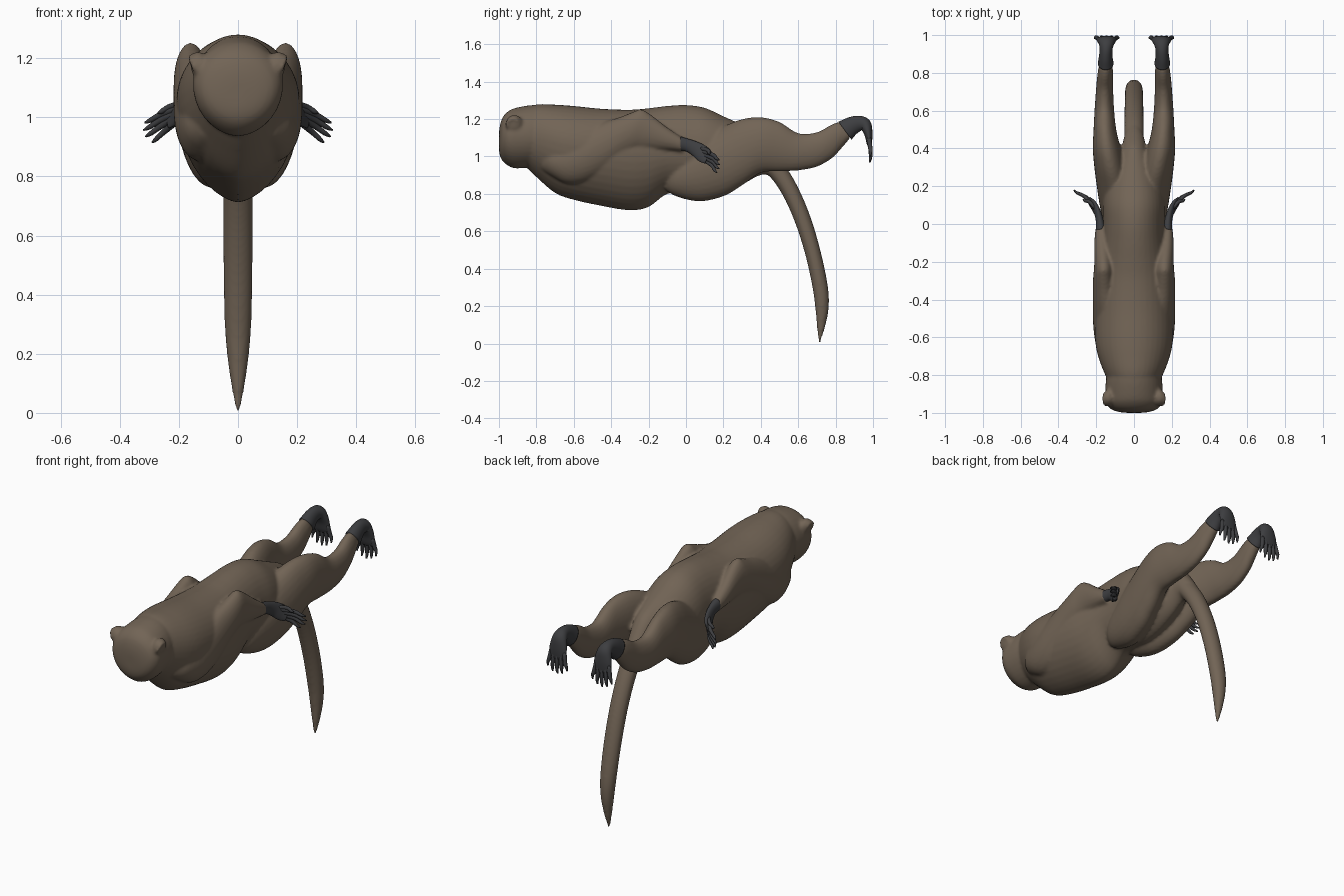
import bpy
import bmesh
from math import cos, sin, pi, copysign
from mathutils import Matrix, Vector

cube = bpy.data.objects.get("Cube")
if cube:
    bpy.data.objects.remove(cube, do_unlink=True)


def make_material(name, colour):
    material = bpy.data.materials.new(name)
    material.use_nodes = True
    material.diffuse_color = (*colour, 1)
    shader = material.node_tree.nodes["Principled BSDF"]
    shader.inputs["Base Color"].default_value = (*colour, 1)
    shader.inputs["Roughness"].default_value = 0.8
    return material


FUR = make_material("brown fur", (0.168, 0.128, 0.092))
SKIN = make_material("dark grey skin", (0.047, 0.048, 0.052))


def finish(name, bm, material, mirrored):
    """Turn a bmesh into a smooth object, optionally copied to the other side."""
    if mirrored:
        copy = bmesh.ops.duplicate(bm, geom=bm.verts[:] + bm.edges[:] + bm.faces[:])
        verts = [v for v in copy["geom"] if isinstance(v, bmesh.types.BMVert)]
        bmesh.ops.scale(bm, vec=(-1, 1, 1), verts=verts)
    bmesh.ops.recalc_face_normals(bm, faces=bm.faces)
    mesh = bpy.data.meshes.new(name)
    bm.to_mesh(mesh)
    bm.free()
    mesh.materials.append(material)
    mesh.shade_smooth()
    obj = bpy.data.objects.new(name, mesh)
    bpy.context.collection.objects.link(obj)
    return obj


def smooth_path(stations, steps):
    """Catmull-Rom interpolation of whole station tuples."""
    points = [Vector(s) for s in stations]
    points = [points[0]] + points + [points[-1]]
    result = []
    for a, b, c, d in zip(points, points[1:], points[2:], points[3:]):
        for k in range(steps):
            t = k / steps
            result.append(b + (c - a) * (t / 2)
                          + (a * 2 - b * 5 + c * 4 - d) * (t * t / 2)
                          + (b * 3 - a - c * 3 + d) * (t ** 3 / 2))
    return result + [points[-1]]


def loft(name, stations, material, mirrored=False, upright=False,
         point=1.0, sides=28, steps=5):
    """Skin rings given as (x, y, z, half width, height above, depth below)."""
    rows = smooth_path(stations, steps)
    centres = [Vector(row[:3]) for row in rows]
    bm = bmesh.new()
    rings = []
    for i, row in enumerate(rows):
        tangent = Vector((0, 1, 0))
        if not upright:
            tangent = centres[min(i + 1, len(rows) - 1)] - centres[max(i - 1, 0)]
            tangent.normalize()
        side = Vector((1, 0, 0))
        side = (side - tangent * side.dot(tangent)).normalized()
        up = side.cross(tangent)
        width, above, below = (max(v, 0.001) for v in row[3:])
        ring = []
        for k in range(sides):
            c, s = cos(2 * pi * k / sides), sin(2 * pi * k / sides)
            across = copysign(abs(c) ** (point if s < 0 else 1), c) * width
            height = s * (above if s > 0 else below)
            ring.append(bm.verts.new(centres[i] + side * across + up * height))
        rings.append(ring)
    for a, b in zip(rings, rings[1:]):
        for k in range(sides):
            n = (k + 1) % sides
            bm.faces.new((a[k], a[n], b[n], b[k]))
    bm.faces.new(rings[0])
    bm.faces.new(rings[-1])
    return finish(name, bm, material, mirrored)


def profile(stations):
    """Convert (y, half width, top, middle, bottom) to loft stations."""
    return [(0, y, mid, w, top - mid, mid - low) for y, w, top, mid, low in stations]


def limb(stations):
    """Convert (y, x, half width, top, bottom) to loft stations."""
    return [(x, y, (top + low) / 2, w, (top - low) / 2, (top - low) / 2)
            for y, x, w, top, low in stations]


def tube(points):
    """Convert (x, y, z, half width, half thickness) to loft stations."""
    return [(*p, p[-1]) for p in points]


# Torso with a keeled belly
torso = loft("torso", profile([
    (-.88, .11, 1.25, 1.1, .97), (-.8, .152, 1.278, 1.1, .89),
    (-.7, .19, 1.277, 1.08, .805), (-.6, .207, 1.27, 1.06, .768),
    (-.45, .207, 1.255, 1.04, .735), (-.3, .2, 1.25, 1.02, .712),
    (-.2, .187, 1.258, 1.02, .73), (-.1, .172, 1.27, 1.03, .8),
    (0, .165, 1.275, 1.04, .8), (.1, .165, 1.26, 1.04, .79),
    (.2, .15, 1.215, 1.03, .81), (.3, .11, 1.17, 1.03, .85),
    (.4, .068, 1.12, 1.02, .9), (.47, .05, 1.04, .97, .89),
    (.53, .03, .95, .9, .86)]),
    FUR, upright=True, point=1.25, sides=40)

# Blunt head with a shield shaped face
head = loft("head", profile([
    (-1, .03, 1.12, 1.08, 1.04), (-.995, .08, 1.165, 1.08, 1.005),
    (-.98, .122, 1.21, 1.1, .975), (-.95, .147, 1.242, 1.11, .95),
    (-.91, .152, 1.26, 1.11, .936), (-.82, .148, 1.275, 1.11, .945),
    (-.74, .13, 1.268, 1.1, .97)]),
    FUR, upright=True, point=1.1, sides=36)

# Round ears: a soft lobe on each upper corner of the head, with a rim
bm = bmesh.new()
bmesh.ops.create_uvsphere(bm, u_segments=24, v_segments=16, radius=1)
bmesh.ops.transform(bm, verts=bm.verts, matrix=(
    Matrix.Translation((.127, -.918, 1.168)) @ Matrix.Rotation(.25, 4, 'Y')
    @ Matrix.Diagonal((.032, .048, .056, 1))))
ear_lobes = finish("ear_lobes", bm, FUR, True)
RIM = [(.148 + .012 * sin(a), -.925 - .03 * cos(a), 1.17 + .033 * sin(a), .01, .01)
       for a in (pi * k / 6 for k in range(-1, 9))]
ear_rims = loft("ear_rims", tube(RIM), FUR, True, sides=12, steps=2)

# Tail hanging down behind the hips
tail = loft("tail", tube([
    (0, .3, 1.04, .05, .05), (0, .4, 1.01, .052, .055),
    (0, .49, .92, .052, .05), (0, .56, .81, .051, .046),
    (0, .625, .66, .05, .044), (0, .68, .48, .049, .042),
    (0, .718, .3, .045, .041), (0, .727, .19, .036, .036),
    (0, .722, .09, .022, .022), (0, .716, .035, .012, .011),
    (0, .714, .003, .006, .006)]), FUR)

# Hind legs: haunch tucked under the belly, knee and shank
hind_legs = loft("hind_legs", limb([
    (-.13, .06, .02, .9, .84), (-.06, .07, .07, .99, .79),
    (.07, .082, .094, 1.09, .76), (.2, .104, .093, 1.16, .787),
    (.3, .126, .084, 1.2, .845), (.4, .144, .074, 1.21, .912),
    (.5, .154, .06, 1.185, .92), (.6, .157, .052, 1.125, .925),
    (.7, .156, .046, 1.13, .945), (.78, .153, .042, 1.172, .99),
    (.83, .15, .037, 1.183, 1.042), (.875, .149, .026, 1.15, 1.095)]),
    FUR, True, upright=True)

# Arms folded back along the flanks: broad shoulder, raised elbow, thin wrist
arms = loft("arms", limb([
    (-.77, .1, .035, 1.02, .93), (-.72, .112, .065, 1.05, .895),
    (-.64, .122, .08, 1.09, .855), (-.55, .132, .083, 1.14, .86),
    (-.45, .145, .073, 1.18, .91), (-.35, .156, .062, 1.212, .99),
    (-.28, .16, .056, 1.24, 1.025), (-.24, .16, .052, 1.252, 1.032),
    (-.19, .162, .048, 1.225, 1.037), (-.1, .17, .04, 1.155, 1.035),
    (-.02, .177, .027, 1.1, 1.03)]), FUR, True, upright=True)

# Fuse the furry parts into one soft skin
bpy.ops.object.select_all(action='DESELECT')
for part in (torso, head, ear_lobes, ear_rims, tail, hind_legs, arms):
    part.select_set(True)
bpy.context.view_layer.objects.active = torso
bpy.ops.object.join()
torso.name = "furry_body"
remesh = torso.modifiers.new("Fuse", 'REMESH')
remesh.mode = 'VOXEL'
remesh.voxel_size = 0.009
remesh.use_smooth_shade = True
soften = torso.modifiers.new("Soften", 'SMOOTH')
soften.factor = 0.5
soften.iterations = 4

# Hind feet bending down at the end, with spread toes
loft("hind_feet", tube([
    (.15, .85, 1.138, .042, .059), (.15, .885, 1.162, .036, .05),
    (.148, .925, 1.176, .034, .042), (.146, .958, 1.168, .042, .034),
    (.145, .975, 1.12, .053, .022), (.145, .98, 1.07, .054, .014),
    (.145, .982, 1.05, .045, .008)]), SKIN, True)
for i in range(5):
    spread = (i - 2) / 2
    drop = .03 * spread * spread
    loft(f"toe_{i + 1}", tube([
        (.145 + .042 * spread, .978, 1.1, .011, .012),
        (.145 + .052 * spread, .986, 1.04, .011, .012),
        (.145 + .059 * spread, .987, .995 + drop, .009, .009),
        (.145 + .062 * spread, .982, .968 + drop, .004, .004)]),
        SKIN, True, sides=10, steps=3)

# Hands sweeping back and outward, with fanned fingers
loft("hands", tube([
    (.176, -.035, 1.07, .027, .037), (.181, .015, 1.058, .021, .034),
    (.193, .06, 1.036, .018, .04), (.212, .095, 1.01, .015, .044),
    (.234, .12, .99, .009, .035)]), SKIN, True)
TIPS = [(.29, .165, .915), (.312, .176, .935), (.319, .18, .957),
        (.315, .178, .982), (.27, .13, 1.015)]
for i, tip in enumerate(TIPS):
    base = Vector((.202, .08, .99 + .013 * i))
    tip = Vector(tip)
    bend = base.lerp(tip, .55) + Vector((-.004, .01, .006))
    loft(f"finger_{i + 1}", tube([
        (*base, .011, .012), (*bend, .01, .011),
        (*base.lerp(tip, .85), .008, .008), (*tip, .003, .003)]),
        SKIN, True, sides=10, steps=3)
